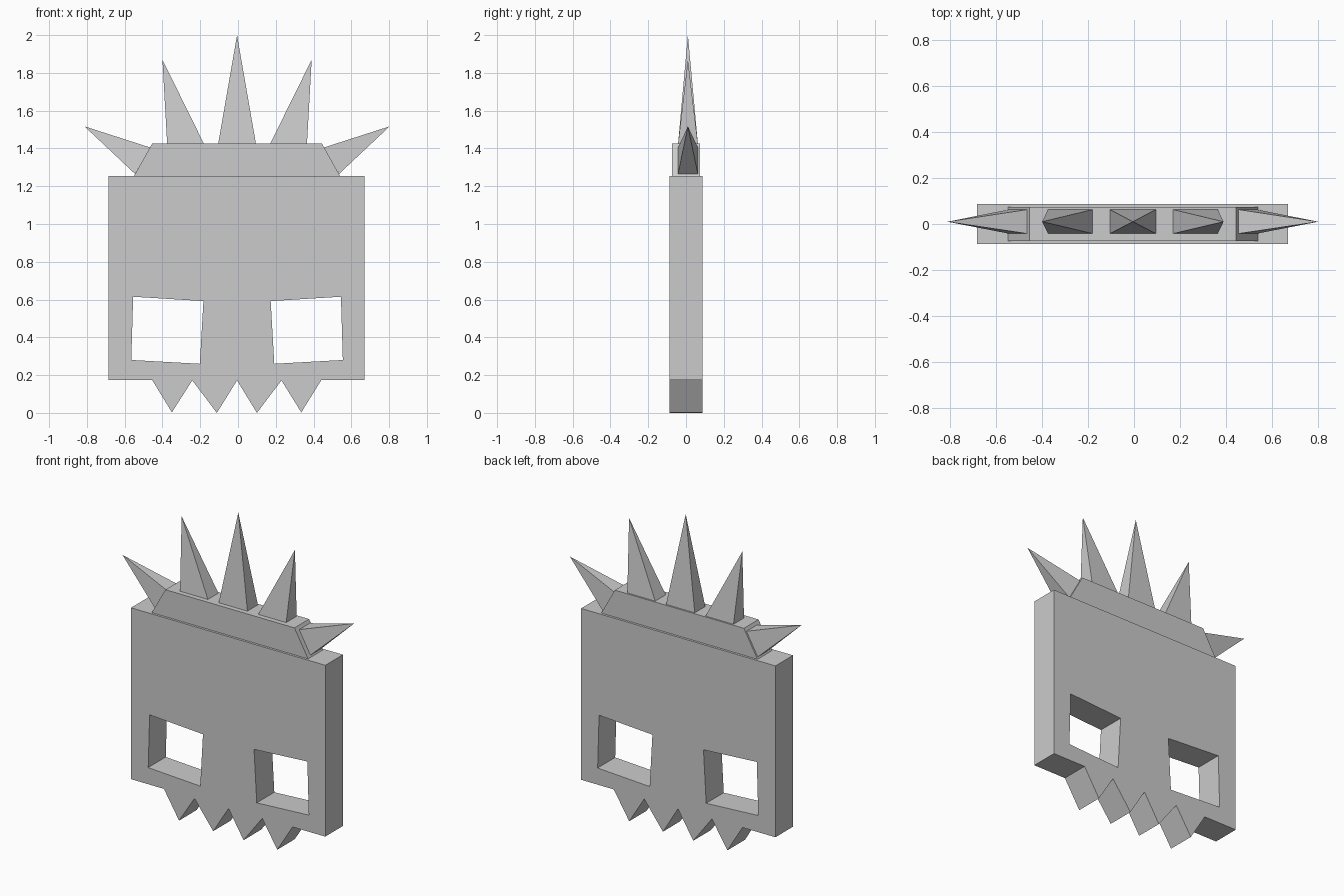
import bpy
import bmesh
import math

cube = bpy.data.objects.get("Cube")
if cube:
    bpy.data.objects.remove(cube)

grey = bpy.data.materials.new("plain_grey")
grey.use_nodes = True
colour = (0.6, 0.6, 0.6, 1)
grey.diffuse_color = colour
grey.node_tree.nodes["Principled BSDF"].inputs["Base Color"].default_value = colour

MID = -0.005  # mirror line of the face and crown


def mirrored(points):
    return [(2 * MID - x, z) for x, z in reversed(points)]


def slab(name, outlines, half_depth):
    """Solid plate from closed x/z outlines; inner outlines become holes."""
    curve = bpy.data.curves.new(name, "CURVE")
    curve.dimensions = "2D"
    curve.fill_mode = "BOTH"
    curve.extrude = half_depth
    for outline in outlines:
        spline = curve.splines.new("POLY")
        spline.points.add(len(outline) - 1)
        for point, (x, z) in zip(spline.points, outline):
            point.co = (x, z, 0, 1)
        spline.use_cyclic_u = True
        spline.use_smooth = False
    temp = bpy.data.objects.new(name + "_outline", curve)
    bpy.context.collection.objects.link(temp)
    bpy.context.view_layer.update()
    mesh = bpy.data.meshes.new_from_object(
        temp.evaluated_get(bpy.context.evaluated_depsgraph_get()))
    bpy.data.objects.remove(temp)
    bm = bmesh.new()
    bm.from_mesh(mesh)
    bmesh.ops.remove_doubles(bm, verts=bm.verts, dist=0.0005)
    # Stand the plate upright
    for v in bm.verts:
        v.co = (v.co.x, -v.co.z, v.co.y)
    finish(name, bm, mesh)


def finish(name, bm, mesh):
    bmesh.ops.recalc_face_normals(bm, faces=bm.faces)
    for face in bm.faces:
        face.smooth = False
        face.material_index = 0
    bm.to_mesh(mesh)
    bm.free()
    mesh.name = name
    mesh.materials.clear()
    mesh.materials.append(grey)
    bpy.context.collection.objects.link(bpy.data.objects.new(name, mesh))


def spike(name, start, end, tip):
    """Four-sided spike on a rectangular base running from start to end."""
    bm = bmesh.new()
    base = [bm.verts.new((x, y, z)) for (x, z), y in
            ((start, -0.042), (end, -0.042), (end, 0.063), (start, 0.063))]
    top = bm.verts.new((tip[0], 0.01, tip[1]))
    bm.faces.new(base)
    for i in range(4):
        bm.faces.new((base[i], base[(i + 1) % 4], top))
    finish(name, bm, bpy.data.meshes.new(name))


# Face plate with jagged teeth along the bottom and two slanted eye holes
teeth = [(-0.455, 0.175), (-0.35, 0.003), (-0.242, 0.172), (-0.112, 0),
         (MID, 0.172), (0.1, 0), (0.23, 0.172), (0.335, 0.003), (0.442, 0.175)]
outline = ([(-0.685, 1.255), (-0.685, 0.175)] + teeth
           + [(0.67, 0.175), (0.67, 1.255)])
eye = [(-0.555, 0.615), (-0.183, 0.592), (-0.202, 0.26), (-0.565, 0.28)]
slab("face_plate", [outline, eye, mirrored(eye)], 0.0875)

# Crown band
half_band = [(-0.455, 1.425), (-0.55, 1.255)]
slab("crown_band", [half_band + mirrored(half_band)], 0.073)

# Crown spikes
spike("centre_spike", (-0.105, 1.424), (0.095, 1.424), (MID, 2))
pairs = {
    "inner_spike": [(-0.375, 1.424), (-0.18, 1.424), (-0.4, 1.87)],
    "outer_spike": [(-0.545, 1.265), (-0.465, 1.405), (-0.813, 1.517)],
}
for name, points in pairs.items():
    spike("right_" + name, *points)
    spike("left_" + name, *reversed(mirrored(points)))
